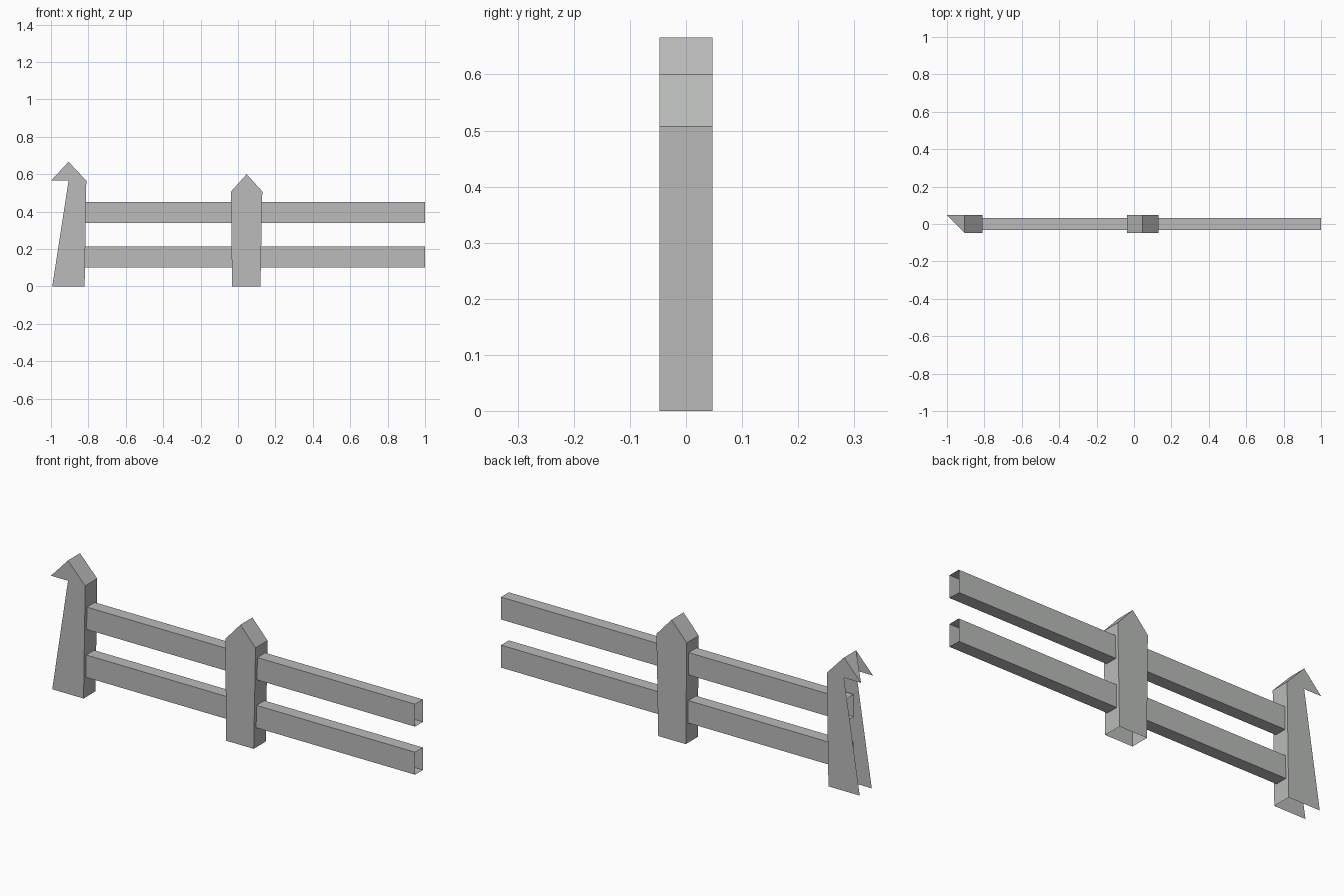
import bpy

if "Cube" in bpy.data.objects:
    bpy.data.objects.remove(bpy.data.objects["Cube"], do_unlink=True)

grey = bpy.data.materials.new("plain_grey")
grey.use_nodes = True
colour = (0.49, 0.5, 0.49, 1)
grey.diffuse_color = colour
grey.node_tree.nodes["Principled BSDF"].inputs["Base Color"].default_value = colour


def add_mesh(name, verts, faces):
    mesh = bpy.data.meshes.new(name)
    mesh.from_pydata(verts, [], faces)
    mesh.materials.append(grey)
    mesh.update()
    obj = bpy.data.objects.new(name, mesh)
    bpy.context.collection.objects.link(obj)
    return obj


def add_post(name, profile, walls, extra=()):
    """Front and back boards of an (x, z) outline, joined only along the listed edges."""
    n = len(profile)
    half = 0.0475
    verts = [(x, y, z) for y in (-half, half) for x, z in profile]
    faces = [tuple(range(n)), tuple(reversed(range(n, 2 * n)))]
    for i in walls:
        j = (i + 1) % n
        faces.append((i, i + n, j + n, j))
    add_mesh(name, verts, faces + list(extra))


def add_rail(name, z0, z1):
    """Square tube with open ends."""
    half = 0.031
    ring = [(-half, z0), (half, z0), (half, z1), (-half, z1)]
    verts = [(x, y, z) for x in (-0.905, 1.0) for y, z in ring]
    faces = [(i, i + 4, (i + 1) % 4 + 4, (i + 1) % 4) for i in range(4)]
    add_mesh(name, verts, [tuple(reversed(f)) for f in faces])


# Pointed middle post, open underneath
add_post("middle_post",
         [(-0.032, 0), (0.12, 0), (0.13, 0.507), (0.0465, 0.6), (-0.037, 0.507)],
         walls=(1, 2, 3, 4))

# Hooked end post: open on its outer side, with half of the outer cap slope
add_post("end_post",
         [(-0.993, 0), (-0.82, 0), (-0.811, 0.565), (-0.906, 0.666),
          (-1.0, 0.565), (-0.906, 0.565)],
         walls=(1, 2), extra=[(3, 9, 10)])

# Two rails running through the posts
add_rail("lower_rail", 0.1, 0.212)
add_rail("upper_rail", 0.34, 0.452)
